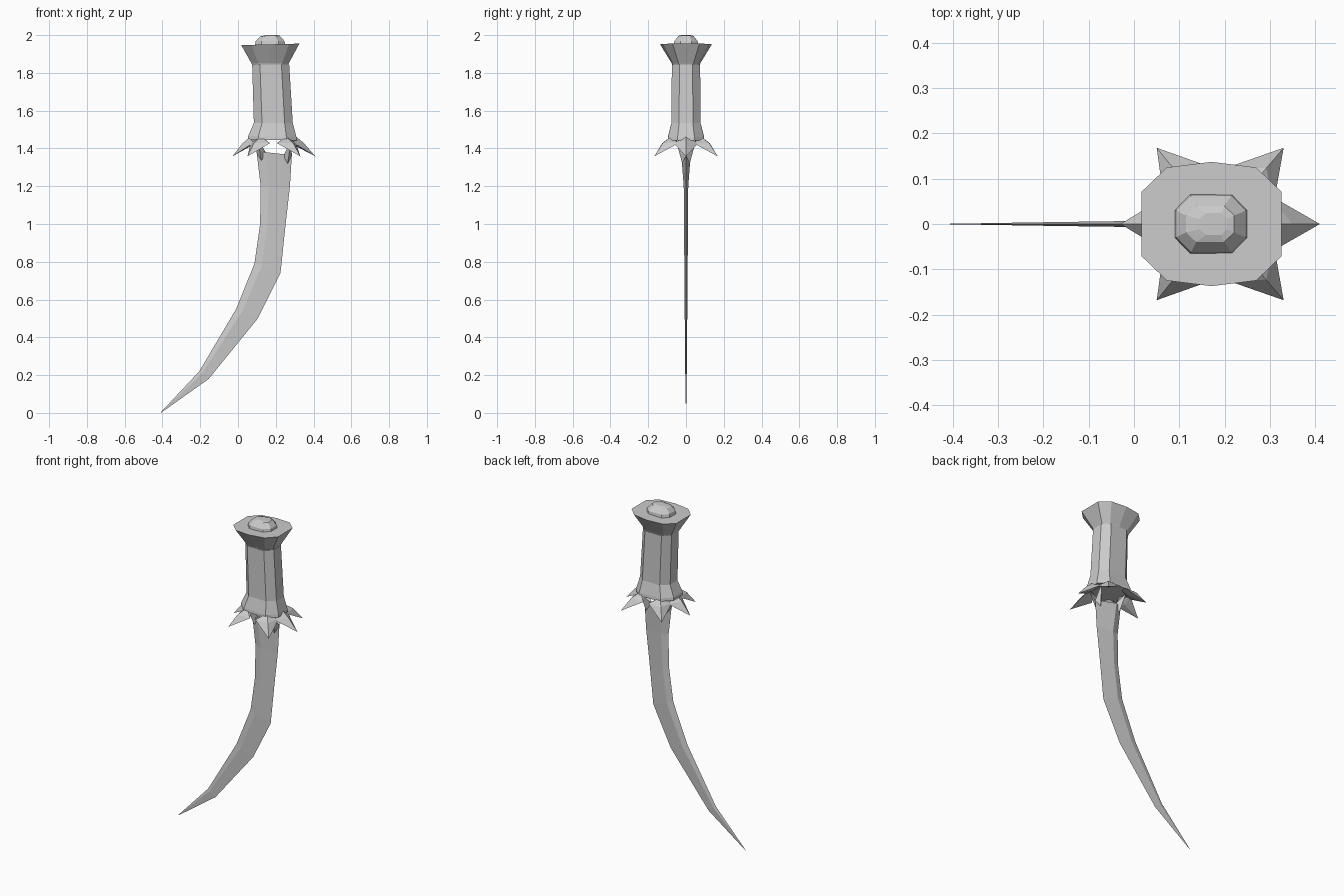
import bpy
from mathutils import Vector

if "Cube" in bpy.data.objects:
    bpy.data.objects.remove(bpy.data.objects["Cube"])

CX = 0.175  # grip axis


def make(name, verts, faces):
    mesh = bpy.data.meshes.new(name)
    mesh.from_pydata([tuple(v) for v in verts], [], faces)
    mesh.update()
    obj = bpy.data.objects.new(name, mesh)
    bpy.context.collection.objects.link(obj)
    # consistent outward normals
    import bmesh
    bm = bmesh.new()
    bm.from_mesh(mesh)
    bmesh.ops.remove_doubles(bm, verts=bm.verts, dist=1e-5)
    bmesh.ops.recalc_face_normals(bm, faces=bm.faces)
    bm.to_mesh(mesh)
    bm.free()
    return obj


def loft(name, rings):
    n = len(rings[0])
    verts = [p for r in rings for p in r]
    faces = [(k * n + i, k * n + (i + 1) % n, (k + 1) * n + (i + 1) % n, (k + 1) * n + i)
             for k in range(len(rings) - 1) for i in range(n)]
    faces += [tuple(range(n))[::-1], tuple(range((len(rings) - 1) * n, len(rings) * n))]
    return make(name, verts, faces)


def octagon(cx, rx, ry, z, tilt=0.0):
    pts = [(1, -.47), (1, .47), (.58, 1), (-.58, 1), (-1, .47), (-1, -.47), (-.58, -1), (.58, -1)]
    return [(cx + x * rx, y * ry, z + tilt * x) for x, y in pts]


def decagon(cx, rx, ry, z, tilt=0.0):
    pts = [(1, -.52), (1, .52), (.64, .91), (0, 1), (-.64, .91),
           (-1, .52), (-1, -.52), (-.64, -.91), (0, -1), (.64, -.91)]
    return [(cx + x * rx, y * ry, z + tilt * x) for x, y in pts]


# Curved blade: spine x, spine z, edge x, edge z, half thickness
sections = [
    (0.098, 1.385, 0.285, 1.365, 0.026),
    (0.120, 1.200, 0.275, 1.200, 0.012),
    (0.117, 1.000, 0.250, 0.980, 0.010),
    (0.087, 0.790, 0.225, 0.740, 0.009),
    (-0.010, 0.550, 0.105, 0.500, 0.007),
    (-0.205, 0.220, -0.155, 0.180, 0.004),
    (-0.410, 0.002, -0.408, 0.000, 0.0005),
]
rings = []
for sx, sz, ex, ez, t in sections:
    rx, rz = sx + (ex - sx) * 0.28, sz + (ez - sz) * 0.28
    rings.append([(sx, 0, sz), (rx, -t, rz), (ex, 0, ez), (rx, t, rz)])
loft("blade", rings)

# Prongs joining the blade shoulders to the guard
for i, (x0, x1, z0) in enumerate([(0.098, 0.150, 1.375), (0.240, 0.285, 1.36)]):
    for s in (-1, 1):
        a, b = Vector((x0, 0, z0)), Vector((x1, 0, z0))
        c = Vector(((x0 + x1) / 2, s * 0.02, z0 - 0.04))
        top = Vector(((x0 + x1) / 2 + (-0.02, 0.02)[i], s * 0.055, 1.45))
        make("blade_prong", [a, b, c, top], [(0, 1, 2), (0, 1, 3), (1, 2, 3), (2, 0, 3)])

# Faceted grip with flared collar
loft("grip", [
    octagon(0.182, 0.130, 0.097, 1.445, -0.004),
    octagon(0.182, 0.128, 0.095, 1.462, -0.004),
    octagon(0.187, 0.103, 0.077, 1.535),
    octagon(0.173, 0.098, 0.075, 1.845),
])

# Guard: six drooping ridged spikes around the collar
tips = [(0.41, 0), (0.33, 0.168), (0.05, 0.168), (-0.03, 0), (0.05, -0.168), (0.33, -0.168)]
for tx, ty in tips:
    c = Vector((0.187, 0, 0))
    d = Vector((tx, ty, 0)) - c
    d.normalize()
    side = Vector((-d.y, d.x, 0))
    up = Vector((0, 0, 1))
    ridge_r = 0.122 if ty == 0 else 0.106
    inner = c + d * 0.075 + up * 1.45
    ridge = c + d * ridge_r + up * 1.462
    mid = c + d * 0.162 + up * 1.428
    under = c + d * 0.12 + up * 1.412
    left = c + d * 0.108 + side * 0.066 + up * 1.428
    right = c + d * 0.108 - side * 0.066 + up * 1.428
    tip = Vector((tx, ty, 1.358))
    make("guard_spike", [inner, ridge, mid, under, left, right, tip],
         [(0, 1, 4), (1, 2, 4), (2, 6, 4), (6, 3, 4), (3, 0, 4),
          (1, 0, 5), (2, 1, 5), (6, 2, 5), (3, 6, 5), (0, 3, 5)])

# Flared pommel with flat top
loft("pommel", [
    decagon(0.170, 0.095, 0.073, 1.843),
    decagon(0.170, 0.100, 0.077, 1.853),
    decagon(0.171, 0.154, 0.137, 1.951, 0.004),
])

# Small knob on the pommel
loft("pommel_knob", [
    octagon(0.170, 0.080, 0.065, 1.948),
    octagon(0.170, 0.076, 0.062, 1.968),
    octagon(0.168, 0.053, 0.040, 1.994, 0.003),
    octagon(0.175, 0.030, 0.024, 2.000),
])
